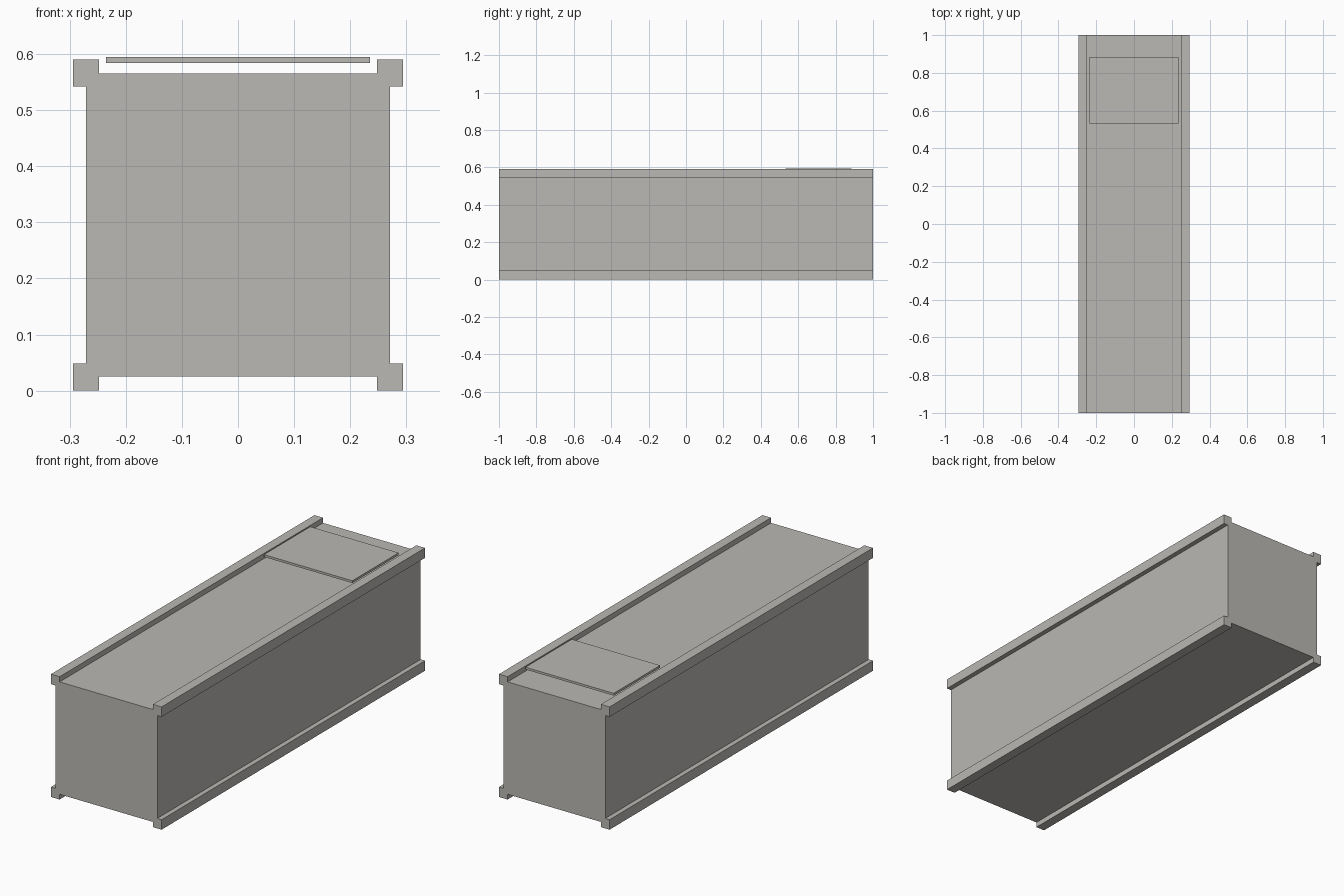
import bpy
import bmesh

if "Cube" in bpy.data.objects:
    bpy.data.objects.remove(bpy.data.objects["Cube"])

grey = bpy.data.materials.new("warm grey")
grey.diffuse_color = (0.49, 0.48, 0.455, 1)
grey.use_nodes = True
grey.node_tree.nodes["Principled BSDF"].inputs["Base Color"].default_value = grey.diffuse_color


def extrude_profile(name, points, y0, y1):
    """Closed x-z outline extruded along y."""
    bm = bmesh.new()
    face = bm.faces.new([bm.verts.new((x, y0, z)) for x, z in points])
    new = bmesh.ops.extrude_face_region(bm, geom=[face])["geom"]
    verts = [v for v in new if isinstance(v, bmesh.types.BMVert)]
    bmesh.ops.translate(bm, verts=verts, vec=(0, y1 - y0, 0))
    bmesh.ops.recalc_face_normals(bm, faces=bm.faces)
    mesh = bpy.data.meshes.new(name)
    bm.to_mesh(mesh)
    bm.free()
    mesh.materials.append(grey)
    obj = bpy.data.objects.new(name, mesh)
    bpy.context.collection.objects.link(obj)
    return obj


# Long box with a square rail along each corner: one corner, mirrored twice
H = 0.59
corner = [(0.248, 0.025), (0.248, 0.0), (0.294, 0.0), (0.294, 0.048), (0.271, 0.048)]
right = corner + [(x, H - z) for x, z in reversed(corner)]
outline = right + [(-x, z) for x, z in reversed(right)]
extrude_profile("container_body", outline, -1.0, 1.0)

# Thin hatch plate raised above the roof near the back
hatch = [(-0.235, 0.584), (0.235, 0.584), (0.235, 0.595), (-0.235, 0.595)]
extrude_profile("roof_hatch", hatch, 0.532, 0.884)
